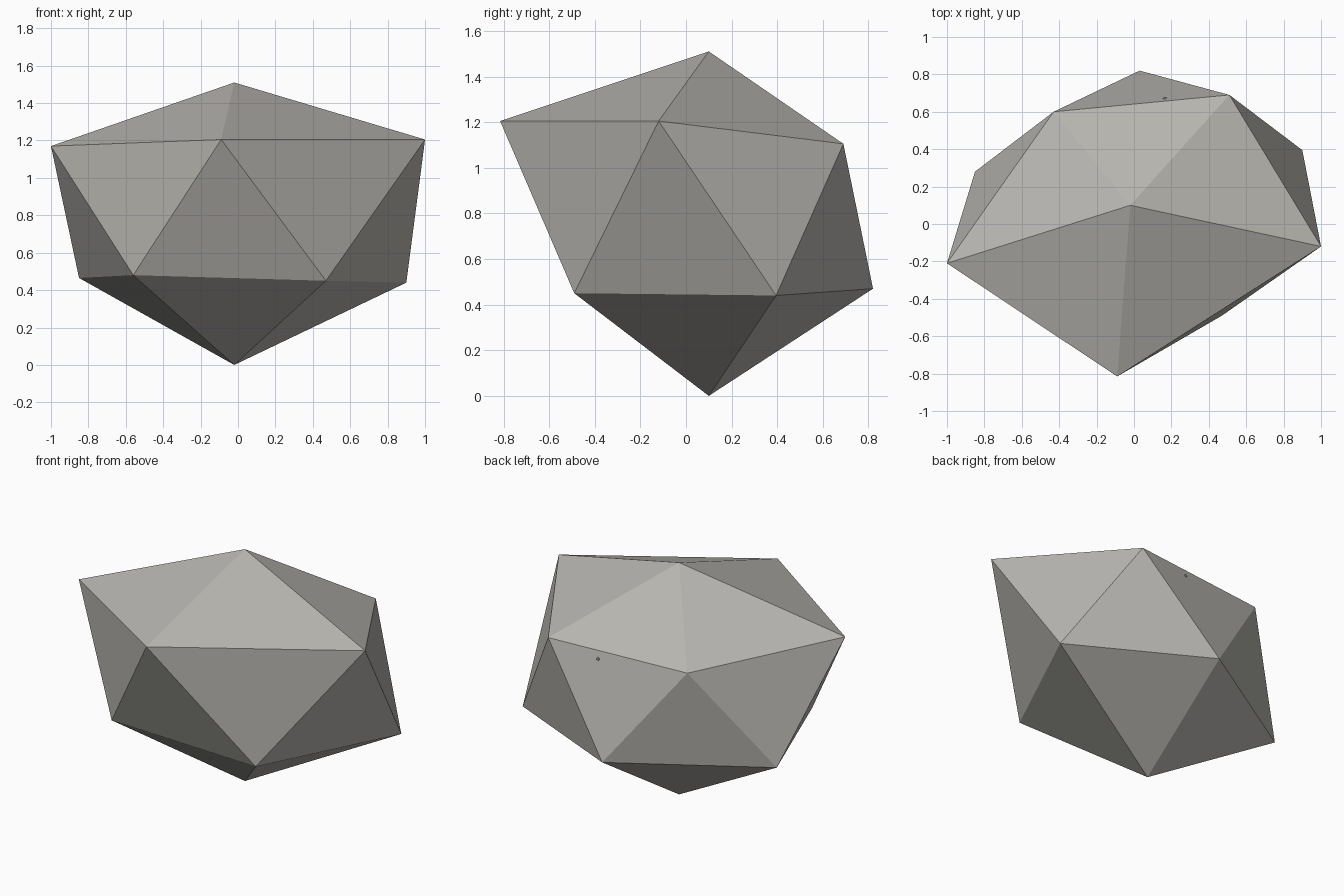
import bpy
import bmesh

if "Cube" in bpy.data.objects:
    bpy.data.objects.remove(bpy.data.objects["Cube"], do_unlink=True)

# Warm grey stone
stone = bpy.data.materials.new("warm grey stone")
stone.use_nodes = True
colour = (0.47, 0.46, 0.43, 1.0)
stone.diffuse_color = colour
bsdf = next(n for n in stone.node_tree.nodes if n.type == "BSDF_PRINCIPLED")
bsdf.inputs["Base Color"].default_value = colour
bsdf.inputs["Roughness"].default_value = 0.9


def add_object(name, bm):
    bmesh.ops.recalc_face_normals(bm, faces=bm.faces[:])
    mesh = bpy.data.meshes.new(name)
    bm.to_mesh(mesh)
    bm.free()
    mesh.materials.append(stone)
    obj = bpy.data.objects.new(name, mesh)
    bpy.context.scene.collection.objects.link(obj)
    return obj


# Boulder: two staggered rings of five corners, closed by a peak and a foot
upper_ring = [(-1.0, -0.21, 1.17), (-0.09, -0.815, 1.205), (1.0, -0.12, 1.205),
              (0.51, 0.69, 1.105), (-0.43, 0.60, 1.09)]
lower_ring = [(-0.56, -0.50, 0.48), (0.47, -0.49, 0.45), (0.90, 0.395, 0.44),
              (0.03, 0.82, 0.47), (-0.85, 0.28, 0.465)]

bm = bmesh.new()
peak = bm.verts.new((-0.02, 0.10, 1.51))
foot = bm.verts.new((-0.02, 0.10, 0.0))
upper = [bm.verts.new(p) for p in upper_ring]
lower = [bm.verts.new(p) for p in lower_ring]
for i in range(5):
    j = (i + 1) % 5
    bm.faces.new((peak, upper[i], upper[j]))
    bm.faces.new((upper[i], lower[i], upper[j]))
    bm.faces.new((upper[j], lower[i], lower[j]))
    bm.faces.new((foot, lower[j], lower[i]))
add_object("boulder", bm)

# Tiny grain poking out of the back face
bm = bmesh.new()
bmesh.ops.create_icosphere(bm, subdivisions=1, radius=0.012)
grain = add_object("grain", bm)
grain.location = (0.165, 0.668, 1.05)
